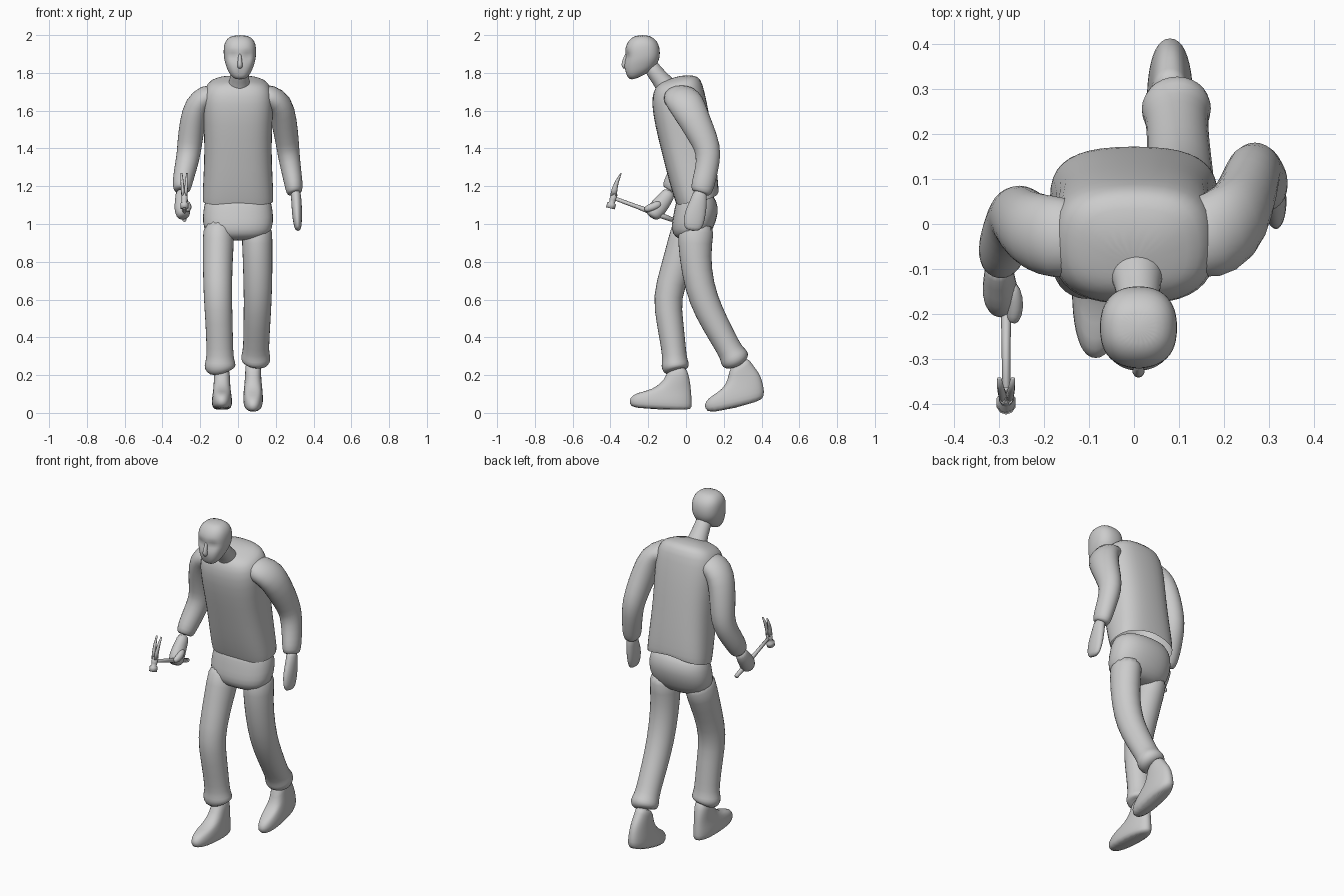
import bpy, bmesh, math
from mathutils import Vector


def power(v, k):
    return math.copysign(abs(v) ** k, v)


def skin(name, rings, open_start=False, levels=1):
    """Bridge a list of point rings into one smooth object."""
    bm = bmesh.new()
    vs = [[bm.verts.new(p) for p in r] for r in rings]
    n = len(rings[0])
    for a, b in zip(vs, vs[1:]):
        for i in range(n):
            j = (i + 1) % n
            bm.faces.new((a[i], a[j], b[j], b[i]))
    if not open_start:
        bm.faces.new(vs[0][::-1])
    bm.faces.new(vs[-1])
    bmesh.ops.recalc_face_normals(bm, faces=bm.faces)
    me = bpy.data.meshes.new(name)
    bm.to_mesh(me)
    bm.free()
    for p in me.polygons:
        p.use_smooth = True
    ob = bpy.data.objects.new(name, me)
    bpy.context.collection.objects.link(ob)
    if levels:
        ob.modifiers.new("smooth", 'SUBSURF').levels = levels
        ob.modifiers["smooth"].render_levels = levels
    return ob


def slices(rows, cx=0.0, n=20, k=0.85):
    """Rings from (front y, front z, back y, back z, half width)."""
    out = []
    for yf, zf, yb, zb, rx in rows:
        f, b = Vector((cx, yf, zf)), Vector((cx, yb, zb))
        mid, half = (f + b) / 2, (f - b) / 2
        out.append([mid + half * power(math.cos(t), k) + Vector((rx * power(math.sin(t), k), 0, 0))
                    for t in (2 * math.pi * i / n for i in range(n))])
    return out


def tube(rows, n=14, ref=(0, 1, 0)):
    """Rings from (x, y, z, radius along ref, radius across), square to the path."""
    pts, out = [Vector(r[:3]) for r in rows], []
    for i, r in enumerate(rows):
        t = (pts[min(i + 1, len(pts) - 1)] - pts[max(i - 1, 0)]).normalized()
        v = Vector(ref)
        v = (v - t * v.dot(t)).normalized()
        u = t.cross(v)
        out.append([pts[i] + v * r[3] * math.cos(a) + u * r[4] * math.sin(a)
                    for a in (2 * math.pi * j / n for j in range(n))])
    return out


# shirt body, open at the hem, back of the hem lifted in the middle
shirt = slices([(-.05, 1.10, .172, 1.14, .188), (-.06, 1.125, .175, 1.17, .19),
                (-.09, 1.22, .168, 1.26, .185), (-.13, 1.38, .148, 1.42, .178),
                (-.165, 1.52, .125, 1.58, .185), (-.185, 1.64, .1, 1.70, .19),
                (-.172, 1.71, .08, 1.77, .17), (-.15, 1.735, .045, 1.79, .125),
                (-.135, 1.75, -.05, 1.785, .05)], k=0.75)
for p in shirt[0]:
    if p.y > .12:
        p.z += .03 * (1 - abs(p.x) / .19)
skin("shirt_body", shirt, open_start=True)

# sleeves
skin("left_sleeve", tube([
    (.10, -.04, 1.68, .08, .06), (.17, -.03, 1.675, .1, .07), (.222, .0, 1.64, .1, .075),
    (.245, .05, 1.54, .085, .07), (.26, .10, 1.44, .075, .064), (.268, .122, 1.37, .068, .06),
    (.282, .108, 1.28, .062, .054), (.295, .09, 1.21, .064, .05), (.298, .08, 1.165, .056, .044),
    (.30, .078, 1.16, .035, .03)]))
skin("right_sleeve", tube([
    (-.10, -.04, 1.68, .08, .06), (-.17, -.03, 1.675, .095, .07), (-.218, -.02, 1.63, .09, .073),
    (-.243, .0, 1.53, .08, .07), (-.255, .017, 1.43, .074, .068), (-.263, .015, 1.36, .07, .064),
    (-.28, -.02, 1.285, .064, .06), (-.293, -.055, 1.225, .062, .055),
    (-.298, -.08, 1.18, .054, .048), (-.298, -.083, 1.175, .035, .03)]))

# hands
skin("left_hand", tube([
    (.303, .078, 1.19, .034, .028), (.31, .068, 1.12, .045, .028), (.312, .05, 1.06, .058, .028),
    (.316, .038, 1.0, .056, .023), (.318, .035, .962, .038, .014)]))
skin("right_hand", tube([
    (-.3, -.08, 1.18, .036, .032), (-.3, -.115, 1.125, .042, .034), (-.298, -.15, 1.085, .05, .042),
    (-.29, -.175, 1.05, .046, .04), (-.286, -.185, 1.035, .025, .025)]))
skin("right_thumb", tube([
    (-.275, -.13, 1.11, .018, .015), (-.263, -.165, 1.095, .022, .02), (-.265, -.205, 1.08, .02, .018),
    (-.272, -.22, 1.075, .01, .01)], ref=(0, 0, 1)))

# trousers
skin("trouser_seat", slices([
    (-.045, 1.16, .13, 1.18, .16), (-.06, 1.09, .165, 1.12, .18), (-.072, 1.03, .175, 1.06, .19),
    (-.08, .97, .145, .97, .185), (-.06, .93, .11, .925, .15), (-.02, .915, .07, .91, .08)]))
skin("right_trouser_leg", tube([
    (-.10, .035, 1.02, .105, .088), (-.105, -.005, .9, .095, .085), (-.108, -.055, .76, .082, .08),
    (-.107, -.103, .61, .078, .077), (-.1, -.085, .48, .073, .074), (-.096, -.064, .33, .066, .072),
    (-.095, -.06, .28, .068, .076), (-.095, -.057, .255, .077, .087), (-.095, -.055, .225, .07, .08),
    (-.09, -.05, .215, .045, .045)]))
skin("left_trouser_leg", tube([
    (.10, .06, 1.02, .105, .088), (.102, .045, .9, .092, .082), (.105, .055, .75, .082, .08),
    (.105, .09, .6, .08, .076), (.1, .155, .47, .074, .073), (.096, .222, .35, .068, .07),
    (.094, .243, .313, .07, .075), (.094, .256, .29, .082, .082), (.094, .27, .265, .072, .074),
    (.09, .275, .255, .04, .04)]))

# shoes, stacked from the sole up to the ankle
skin("right_shoe", slices([
    (-.285, .022, .025, .012, .044), (-.302, .05, .032, .03, .054), (-.30, .08, .032, .07, .054),
    (-.265, .107, .028, .115, .048), (-.18, .12, .024, .155, .045), (-.11, .175, .016, .195, .043),
    (-.09, .25, .0, .25, .04)], cx=-.085))
skin("left_shoe", slices([
    (.125, -.008, .395, .06, .044), (.094, .025, .418, .09, .054), (.10, .06, .412, .14, .052),
    (.135, .09, .398, .195, .047), (.195, .125, .37, .235, .044), (.225, .18, .345, .265, .042),
    (.23, .25, .33, .295, .04)], cx=.08))

# head with sunken eyes and mouth
head = slices([
    (-.285, 1.76, -.23, 1.785, .03), (-.312, 1.775, -.195, 1.805, .05),
    (-.323, 1.80, -.17, 1.825, .064), (-.328, 1.825, -.157, 1.84, .072),
    (-.328, 1.86, -.143, 1.865, .082), (-.32, 1.89, -.138, 1.89, .086),
    (-.325, 1.92, -.137, 1.92, .087), (-.316, 1.95, -.145, 1.955, .084),
    (-.298, 1.98, -.165, 1.98, .07), (-.265, 2.0, -.195, 2.0, .04)], cx=.01, n=24)
for ring in head:
    for p in ring:
        for ex in (-.027, .047):
            d = (p - Vector((ex, -.31, 1.885))).length
            p.y += .022 * max(0, 1 - d / .035)
        d = (p - Vector((.01, -.325, 1.80))).length
        p.y += .008 * max(0, 1 - d / .03)
skin("head", head)
skin("nose", tube([
    (.01, -.314, 1.905, .008, .008), (.01, -.32, 1.87, .016, .011), (.01, -.326, 1.84, .022, .017),
    (.01, -.32, 1.822, .012, .013)], n=8))
skin("neck", tube([
    (.004, -.09, 1.70, .07, .075), (.007, -.118, 1.75, .05, .055), (.01, -.165, 1.80, .045, .048),
    (.01, -.2, 1.86, .04, .045)]))

# hammer
hx = -.284
skin("hammer_handle", tube([
    (hx, -.07, 1.022, .012, .011), (hx, -.16, 1.055, .016, .013), (hx, -.26, 1.092, .011, .01),
    (hx, -.395, 1.142, .01, .009)], n=8, ref=(0, 0, 1)), levels=0)
skin("hammer_head", tube([
    (hx, -.4, 1.083, .024, .022), (hx, -.394, 1.108, .024, .022), (hx, -.392, 1.114, .015, .014),
    (hx, -.388, 1.128, .017, .017), (hx, -.38, 1.16, .019, .017)], n=10), levels=0)
for side, s in (("left", 1), ("right", -1)):
    skin(side + "_hammer_claw", tube([
        (hx + s * .007, -.383, 1.15, .018, .009), (hx + s * .009, -.378, 1.185, .015, .009),
        (hx + s * .012, -.365, 1.225, .01, .008), (hx + s * .015, -.343, 1.27, .003, .005)], n=8), levels=0)
